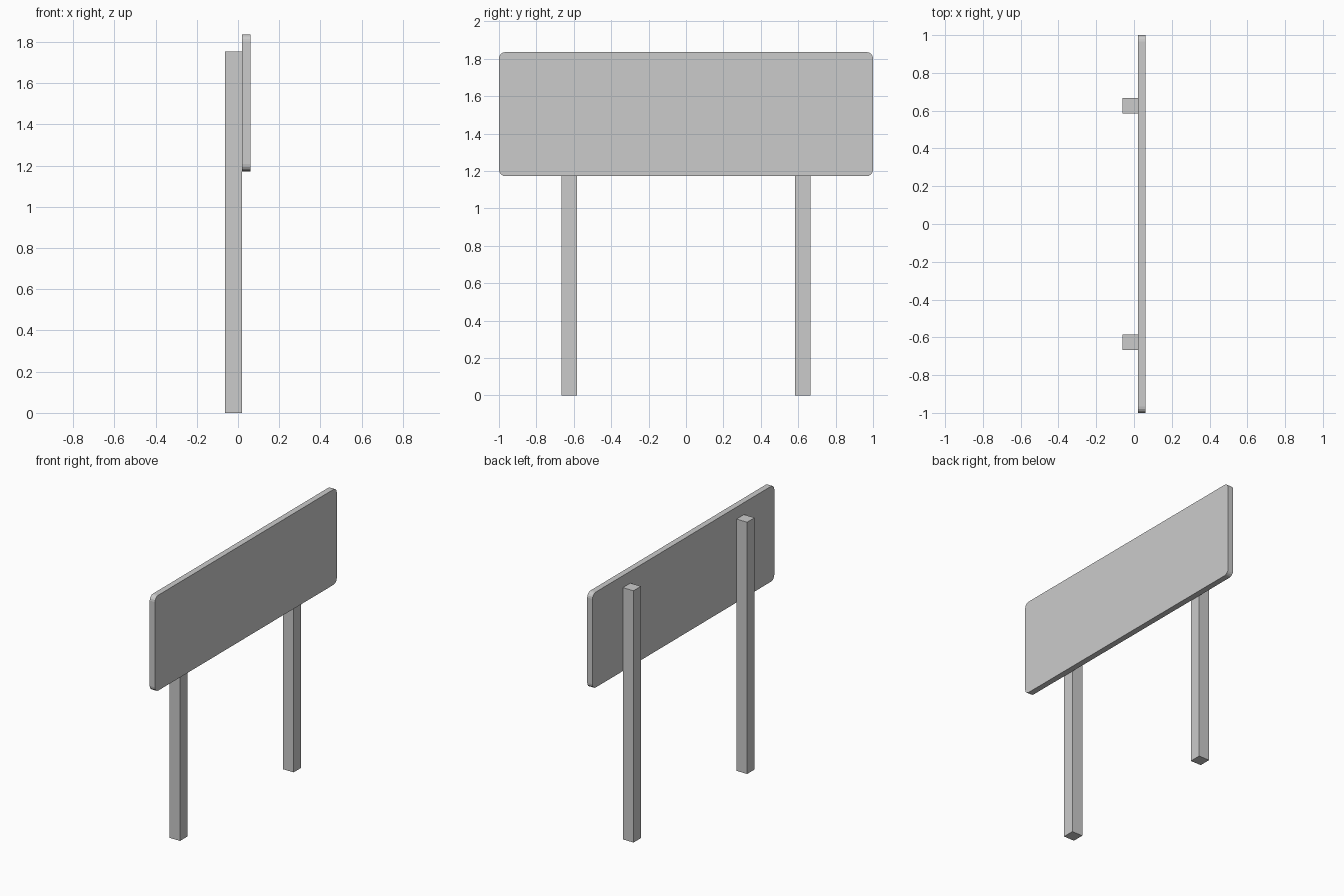
import bpy, bmesh
from math import sin, cos, pi

if "Cube" in bpy.data.objects:
    bpy.data.objects.remove(bpy.data.objects["Cube"])


def add_object(name, bm):
    bmesh.ops.recalc_face_normals(bm, faces=bm.faces)
    mesh = bpy.data.meshes.new(name)
    bm.to_mesh(mesh)
    bm.free()
    obj = bpy.data.objects.new(name, mesh)
    bpy.context.collection.objects.link(obj)
    return obj


def add_box(name, lo, hi):
    bm = bmesh.new()
    bmesh.ops.create_cube(bm, size=1)
    for v in bm.verts:
        v.co = [lo[i] + (v.co[i] + 0.5) * (hi[i] - lo[i]) for i in range(3)]
    return add_object(name, bm)


def add_rounded_panel(name, x0, x1, half_y, z0, z1, radius, steps):
    # Rounded rectangle in the YZ plane, extruded along X
    bm = bmesh.new()
    cy = half_y - radius
    centres = [(cy, z1 - radius), (-cy, z1 - radius), (-cy, z0 + radius), (cy, z0 + radius)]
    verts = []
    for q, (y, z) in enumerate(centres):
        for i in range(steps + 1):
            a = (q + i / steps) * pi / 2
            verts.append(bm.verts.new((x0, y + radius * cos(a), z + radius * sin(a))))
    face = bm.faces.new(verts)
    out = bmesh.ops.extrude_face_region(bm, geom=[face], use_keep_orig=True)
    moved = [g for g in out["geom"] if isinstance(g, bmesh.types.BMVert)]
    bmesh.ops.translate(bm, verts=moved, vec=(x1 - x0, 0, 0))
    return add_object(name, bm)


# Sign board with rounded corners
add_rounded_panel("sign_board", 0.02, 0.061, 1.0, 1.172, 1.836, 0.035, 4)

# Two square posts behind the board
for side, y in (("left", -0.625), ("right", 0.625)):
    add_box(side + "_post", (-0.062, y - 0.041, 0), (0.02, y + 0.041, 1.753))
